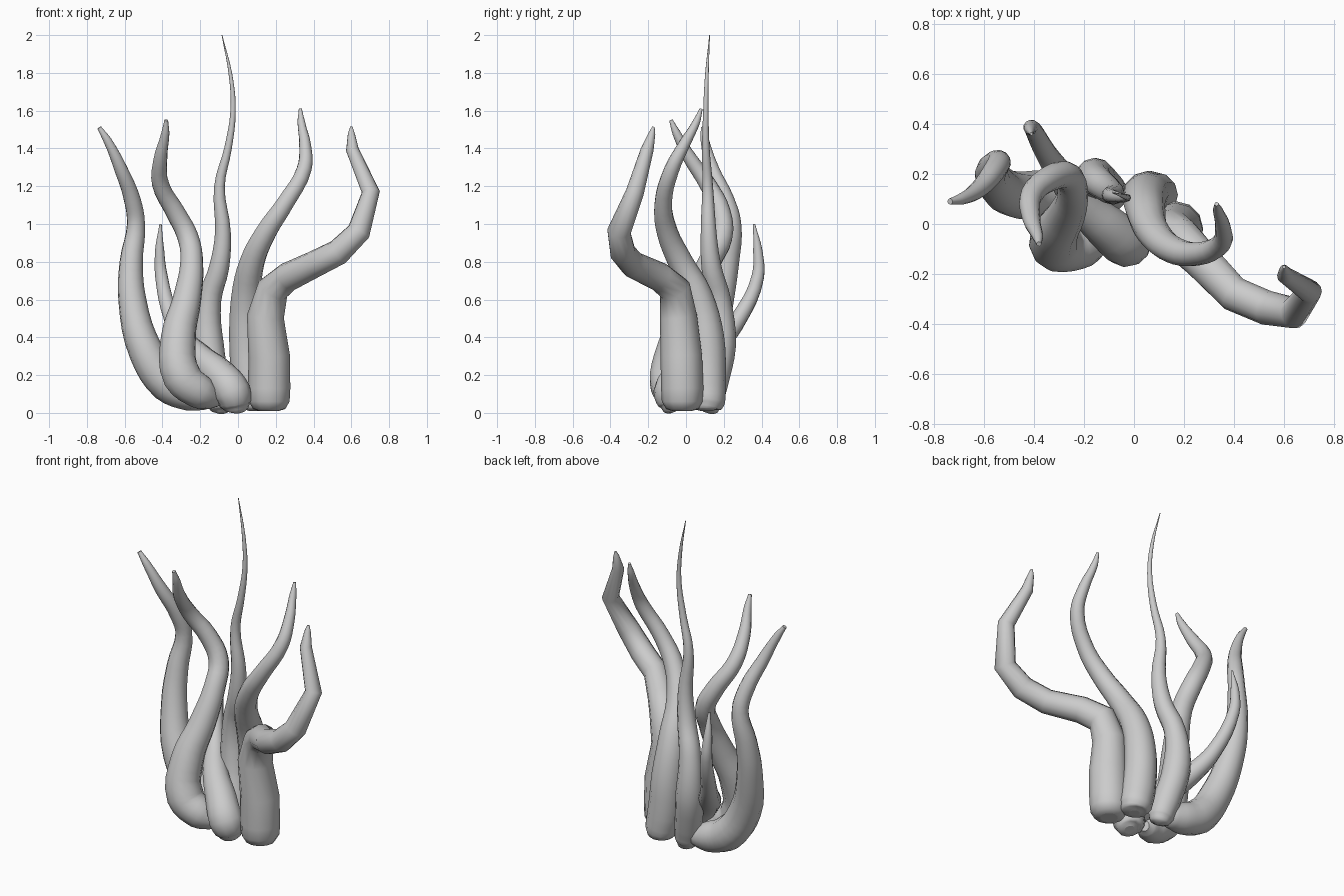
import bpy
import math


def tentacle(name, pts, handle='AUTO'):
    """Tapered tube through (x, y, z, radius) points."""
    cu = bpy.data.curves.new(name, 'CURVE')
    cu.dimensions = '3D'
    cu.bevel_depth = 1.0
    cu.bevel_resolution = 4
    cu.resolution_u = 4 if handle == 'AUTO' else 1
    cu.use_fill_caps = True
    sp = cu.splines.new('BEZIER')
    sp.bezier_points.add(len(pts) - 1)
    for bp, (x, y, z, r) in zip(sp.bezier_points, pts):
        bp.co = (x, y, z)
        bp.radius = r
        bp.handle_left_type = bp.handle_right_type = handle
    sp.radius_interpolation = 'LINEAR'
    ob = bpy.data.objects.new(name, cu)
    bpy.context.collection.objects.link(ob)
    bpy.ops.object.select_all(action='DESELECT')
    ob.select_set(True)
    bpy.context.view_layer.objects.active = ob
    bpy.ops.object.convert(target='MESH')
    bpy.ops.object.shade_smooth_by_angle(angle=math.radians(75))


# far left arm, sweeping out from the base
tentacle("left_tentacle", [
    (-0.12, 0.10, 0.08, .03), (-0.16, 0.11, 0.085, .068), (-0.25, 0.115, 0.10, .09),
    (-0.37, 0.115, 0.155, .10),
    (-0.485, 0.12, 0.32, .092), (-0.56, 0.18, 0.60, .074), (-0.565, 0.22, 0.80, .062),
    (-0.54, 0.245, 1.0, .048), (-0.56, 0.21, 1.13, .045), (-0.62, 0.14, 1.29, .036),
    (-0.69, 0.10, 1.44, .023), (-0.735, 0.09, 1.51, .012)])

# front left arm
tentacle("front_left_tentacle", [
    (-0.10, -0.03, 0.06, .03), (-0.13, -0.045, 0.075, .06), (-0.20, -0.08, 0.11, .092),
    (-0.295, -0.09, 0.19, .105),
    (-0.315, -0.04, 0.40, .093), (-0.27, 0.04, 0.60, .076), (-0.245, 0.125, 0.80, .061),
    (-0.265, 0.19, 0.93, .057), (-0.33, 0.185, 1.06, .052), (-0.41, 0.115, 1.21, .045),
    (-0.41, 0.02, 1.35, .036), (-0.385, -0.05, 1.48, .022), (-0.38, -0.08, 1.55, .010)])

# short arm, crossing from the front centre to the back left
tentacle("short_back_tentacle", [
    (-0.01, -0.05, 0.01, .03), (-0.01, -0.055, 0.022, .065), (-0.015, -0.06, 0.05, .085),
    (-0.03, -0.075, 0.11, .098),
    (-0.10, -0.02, 0.20, .090), (-0.20, 0.07, 0.29, .074), (-0.29, 0.19, 0.39, .056),
    (-0.35, 0.28, 0.50, .044), (-0.405, 0.38, 0.72, .034), (-0.415, 0.38, 0.86, .025),
    (-0.41, 0.36, 1.0, .006)])

# tall thin arm
tentacle("tall_tentacle", [
    (-0.09, 0.11, 0.0, .02), (-0.09, 0.115, 0.015, .055), (-0.095, 0.12, 0.05, .072),
    (-0.115, 0.14, 0.14, .079),
    (-0.155, 0.185, 0.36, .080), (-0.15, 0.175, 0.60, .062), (-0.10, 0.135, 0.77, .053),
    (-0.08, 0.12, 0.95, .042), (-0.098, 0.115, 1.2, .028), (-0.053, 0.105, 1.4, .020),
    (-0.026, 0.105, 1.6, .014), (-0.038, 0.11, 1.78, .010), (-0.085, 0.125, 2.0, .002)])

# right inner arm
tentacle("right_inner_tentacle", [
    (0.09, 0.11, 0.01, .03), (0.09, 0.11, 0.022, .075), (0.085, 0.115, 0.06, .092),
    (0.065, 0.115, 0.16, .097),
    (0.045, 0.11, 0.40, .092), (0.045, 0.06, 0.62, .080), (0.075, -0.03, 0.80, .066),
    (0.15, -0.10, 0.96, .056), (0.25, -0.12, 1.11, .047), (0.35, -0.075, 1.29, .040),
    (0.355, -0.01, 1.42, .031), (0.335, 0.055, 1.54, .020), (0.33, 0.08, 1.61, .008)])

# right outer arm with the angular elbow bends
tentacle("right_elbow_tentacle", [
    (0.165, -0.02, 0.01, .05), (0.165, -0.02, 0.02, .085), (0.165, -0.02, 0.06, .108),
    (0.165, -0.02, 0.13, .112), (0.165, -0.025, 0.30, .110), (0.145, -0.04, 0.51, .098),
    (0.185, -0.06, 0.655, .086), (0.265, -0.14, 0.72, .077), (0.40, -0.28, 0.785, .071),
    (0.53, -0.335, 0.85, .069), (0.64, -0.355, 0.96, .063), (0.703, -0.27, 1.17, .048),
    (0.605, -0.205, 1.395, .034), (0.60, -0.18, 1.48, .018), (0.60, -0.172, 1.515, .006)], 'VECTOR')
